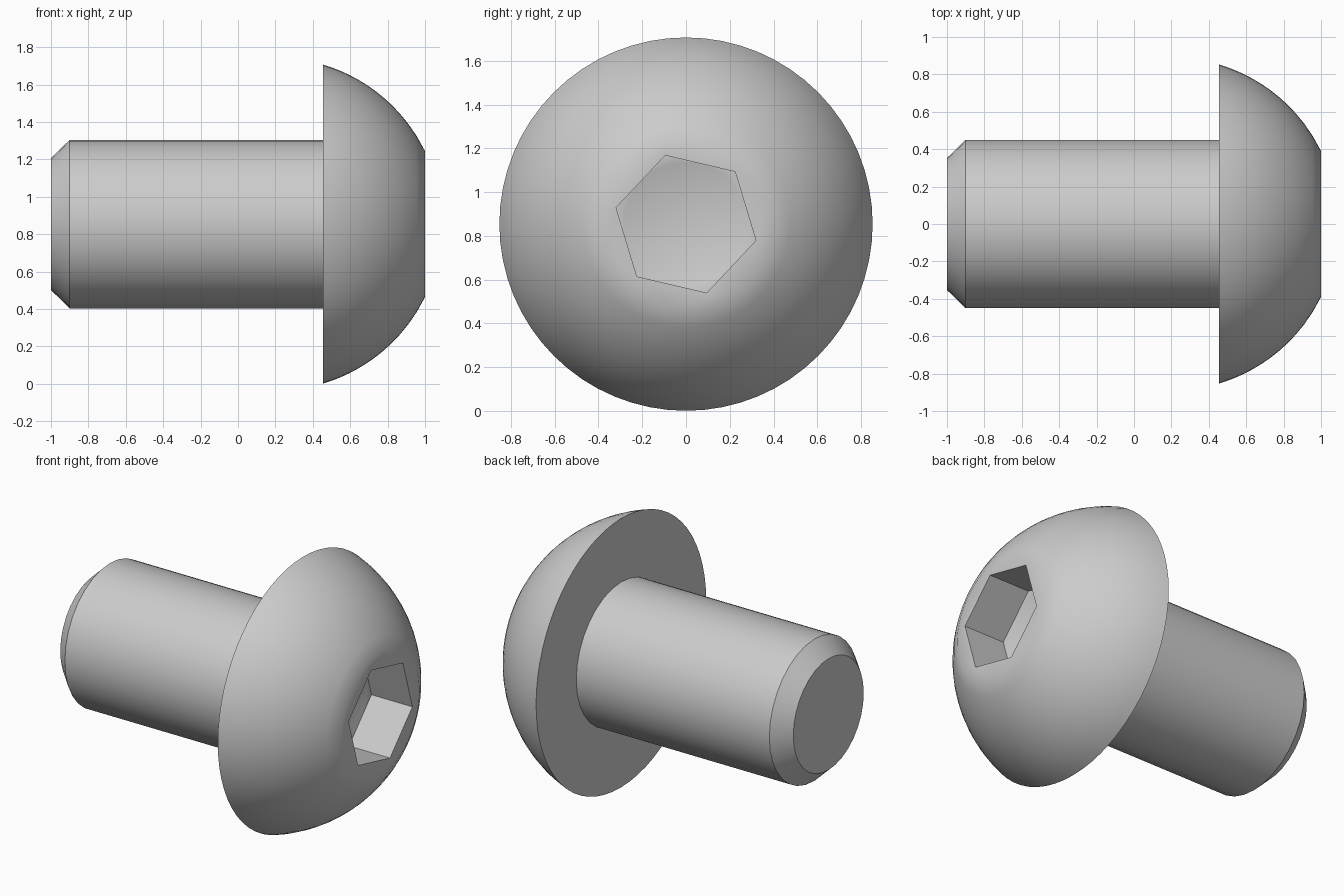
import bpy, bmesh
from math import pi, cos, sin, sqrt, radians
from mathutils import Vector

AXIS_Z = 0.854      # height of the bolt axis
HEAD_X = 0.455      # underside of the head

old = bpy.data.objects.get("Cube")
if old:
    bpy.data.objects.remove(old, do_unlink=True)

steel = bpy.data.materials.new("grey steel")
steel.use_nodes = True
colour = (0.6, 0.6, 0.6, 1)
steel.diffuse_color = colour
steel.node_tree.nodes["Principled BSDF"].inputs["Base Color"].default_value = colour


def ring(bm, x, r, n, phase=0.0):
    """Circle of n vertices around the bolt axis."""
    angles = [phase + 2 * pi * i / n for i in range(n)]
    return [bm.verts.new((x, r * cos(a), AXIS_Z + r * sin(a))) for a in angles]


def loft(bm, rings):
    """Join neighbouring rings with quads."""
    for a, b in zip(rings, rings[1:]):
        for i in range(len(a)):
            j = (i + 1) % len(a)
            bm.faces.new((a[i], a[j], b[j], b[i]))


def loop_edges(bm, verts):
    pairs = zip(verts, verts[1:] + verts[:1])
    return [bm.edges.get(p) or bm.edges.new(p) for p in pairs]


def fill_between(bm, outer, inner):
    """Flat face between two loops of different counts."""
    bmesh.ops.triangle_fill(bm, use_beauty=True, normal=Vector((1, 0, 0)),
                            edges=loop_edges(bm, outer) + loop_edges(bm, inner))


def finish(bm, name):
    bmesh.ops.recalc_face_normals(bm, faces=bm.faces[:])
    mesh = bpy.data.meshes.new(name)
    bm.to_mesh(mesh)
    bm.free()
    mesh.materials.append(steel)
    obj = bpy.data.objects.new(name, mesh)
    bpy.context.collection.objects.link(obj)
    bpy.ops.object.select_all(action='DESELECT')
    obj.select_set(True)
    bpy.context.view_layer.objects.active = obj
    bpy.ops.object.shade_smooth_by_angle(angle=radians(30))


# Shank with chamfered end
bm = bmesh.new()
rings = [ring(bm, x, r, 32) for x, r in ((-1, 0.353), (-0.9, 0.45), (HEAD_X + 0.01, 0.45))]
loft(bm, rings)
bm.faces.new(rings[0])
bm.faces.new(rings[-1])
finish(bm, "shank")

# Domed head: underside, then a spherical arc up to the flat crown
bm = bmesh.new()
N, STEPS = 64, 12
centre, radius = 0.2, 0.89
dome = []
for i in range(STEPS + 1):
    x = HEAD_X + (1 - HEAD_X) * i / STEPS
    dome.append(ring(bm, x, sqrt(radius ** 2 - (x - centre) ** 2), N))
under = ring(bm, HEAD_X, 0.43, N)
loft(bm, [under] + dome)
bm.faces.new(under)

# Hexagonal socket
FLOOR_X, HEX_R = 0.713, 0.328
mouth, floor = [ring(bm, x, HEX_R, 6, radians(46.8)) for x in (1, FLOOR_X)]
fill_between(bm, dome[-1], mouth)
loft(bm, [mouth, floor])

# Conical drill point in the socket floor
cone = ring(bm, FLOOR_X, HEX_R * cos(pi / 6) - 0.002, 32)
fill_between(bm, floor, cone)
tip = bm.verts.new((FLOOR_X - 0.16, 0, AXIS_Z))
for a, b in zip(cone, cone[1:] + cone[:1]):
    bm.faces.new((a, b, tip))
finish(bm, "head")
